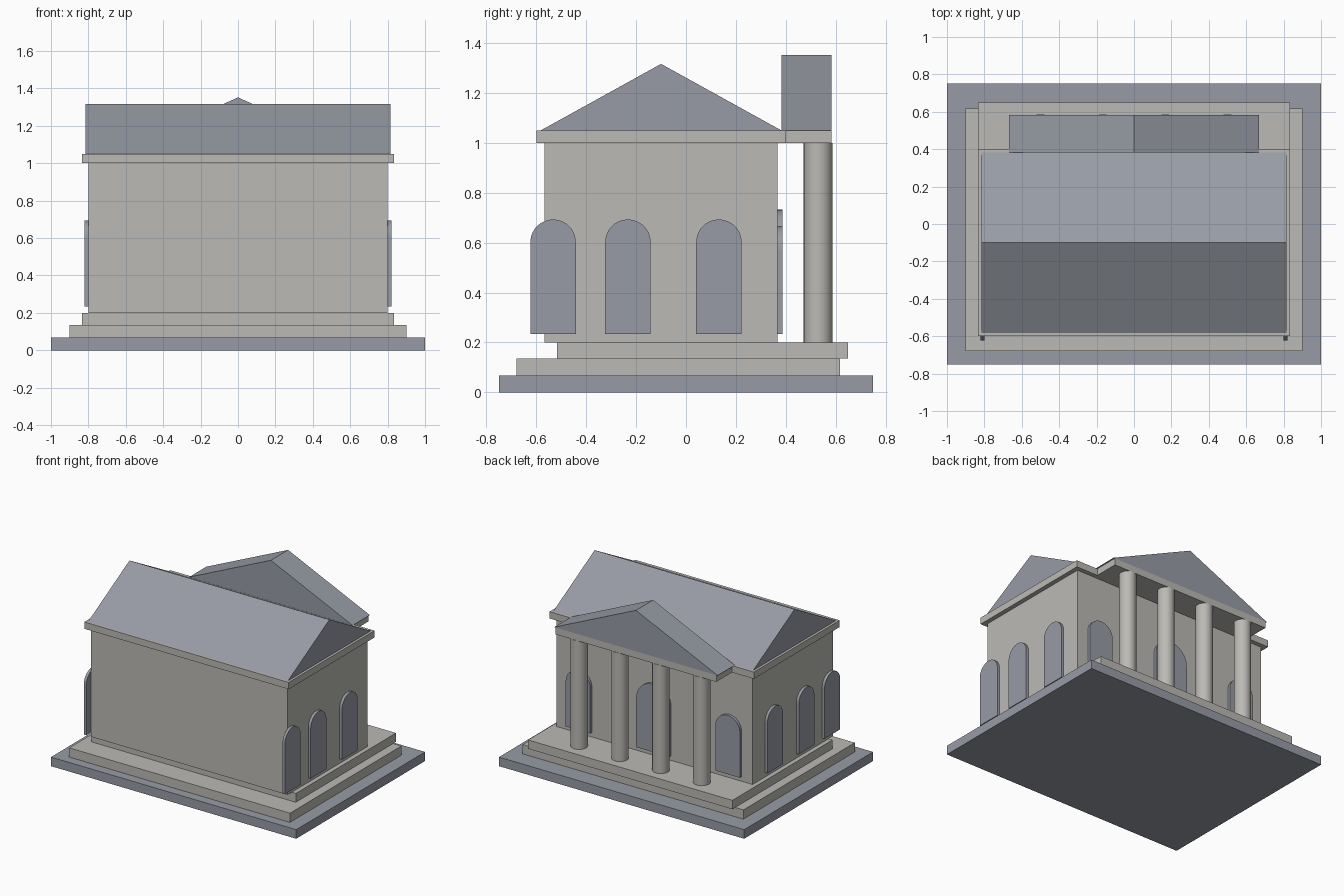
import bpy
import math
from mathutils import Matrix, Vector

cube = bpy.data.objects.get("Cube")
if cube:
    bpy.data.objects.remove(cube, do_unlink=True)


def make_material(name, rgb):
    mat = bpy.data.materials.new(name)
    mat.use_nodes = True
    mat.diffuse_color = (*rgb, 1)
    mat.node_tree.nodes["Principled BSDF"].inputs["Base Color"].default_value = (*rgb, 1)
    return mat


STONE = make_material("warm grey stone", (0.50, 0.49, 0.46))
SLATE = make_material("blue grey slate", (0.31, 0.33, 0.375))


def extrude(name, profile, depth, matrix, mat):
    """Extrude a counter-clockwise (u, v) outline along local z, then place it."""
    n = len(profile)
    verts = [matrix @ Vector((u, v, w)) for w in (0, depth) for u, v in profile]
    faces = [tuple(reversed(range(n))), tuple(range(n, 2 * n))]
    faces += [(i, (i + 1) % n, n + (i + 1) % n, n + i) for i in range(n)]
    mesh = bpy.data.meshes.new(name)
    mesh.from_pydata(verts, [], faces)
    mesh.materials.append(mat)
    obj = bpy.data.objects.new(name, mesh)
    bpy.context.collection.objects.link(obj)
    return obj


def block(name, half_x, y0, y1, z0, z1, mat):
    outline = [(-half_x, y0), (half_x, y0), (half_x, y1), (-half_x, y1)]
    return extrude(name, outline, z1 - z0, Matrix.Translation((0, 0, z0)), mat)


def facing(angle, origin):
    """Upright plane: local v is world z, local z points outward at the angle."""
    return (Matrix.Translation(origin) @ Matrix.Rotation(angle + math.pi / 2, 4, "Z")
            @ Matrix.Rotation(math.pi / 2, 4, "X"))


def smooth(obj):
    bpy.ops.object.select_all(action="DESELECT")
    obj.select_set(True)
    bpy.context.view_layer.objects.active = obj
    bpy.ops.object.shade_smooth_by_angle(angle=math.radians(30))


def arched_window(name, angle, origin, radius, height):
    spring = height - radius
    outline = [(-radius, 0), (radius, 0)]
    outline += [(radius * math.cos(math.pi * i / 20), spring + radius * math.sin(math.pi * i / 20))
                for i in range(21)]
    smooth(extrude(name, outline, 0.02, facing(angle, origin), SLATE))


# Stepped base
block("ground_slab", 1.0, -0.75, 0.75, 0, 0.067, SLATE)
block("lower_step", 0.9, -0.68, 0.617, 0.067, 0.135, STONE)
block("upper_step", 0.833, -0.517, 0.65, 0.135, 0.2, STONE)

# Main hall and cornices
block("hall_walls", 0.8, -0.567, 0.367, 0.2, 1.0, STONE)
block("hall_cornice", 0.833, -0.6, 0.4, 1.0, 1.05, STONE)
block("portico_beam", 0.655, 0.4, 0.583, 1.0, 1.05, STONE)

# Gabled roofs
extrude("hall_roof", [(-0.483, 0), (0.483, 0), (0, 0.267)], 1.63,
        facing(0, (-0.815, -0.1, 1.05)), SLATE)
extrude("portico_roof", [(-0.667, 0), (0.667, 0), (0, 0.302)], 0.2,
        facing(math.pi / 2, (0, 0.383, 1.05)), SLATE)

# Portico columns
for i in range(4):
    bpy.ops.mesh.primitive_cylinder_add(vertices=32, radius=0.058, depth=0.8,
                                        location=(-0.5 + i / 3, 0.53, 0.6))
    column = bpy.context.object
    column.name = f"column_{i + 1}"
    column.data.materials.append(STONE)
    smooth(column)

# Arched windows on both side walls
for side, angle, x in (("left", 0, 0.8), ("right", math.pi, -0.8)):
    for i, y in enumerate((-0.533, -0.233, 0.132)):
        arched_window(f"{side}_window_{i + 1}", angle, (x, y, 0.233), 0.091, 0.46)

# Arched windows behind the portico, the middle one larger
for name, x, radius, height in (("middle", 0, 0.135, 0.5),
                                ("left", 0.61, 0.1, 0.434),
                                ("right", -0.61, 0.1, 0.434)):
    arched_window(f"portico_{name}_window", math.pi / 2, (x, 0.367, 0.233), radius, height)
